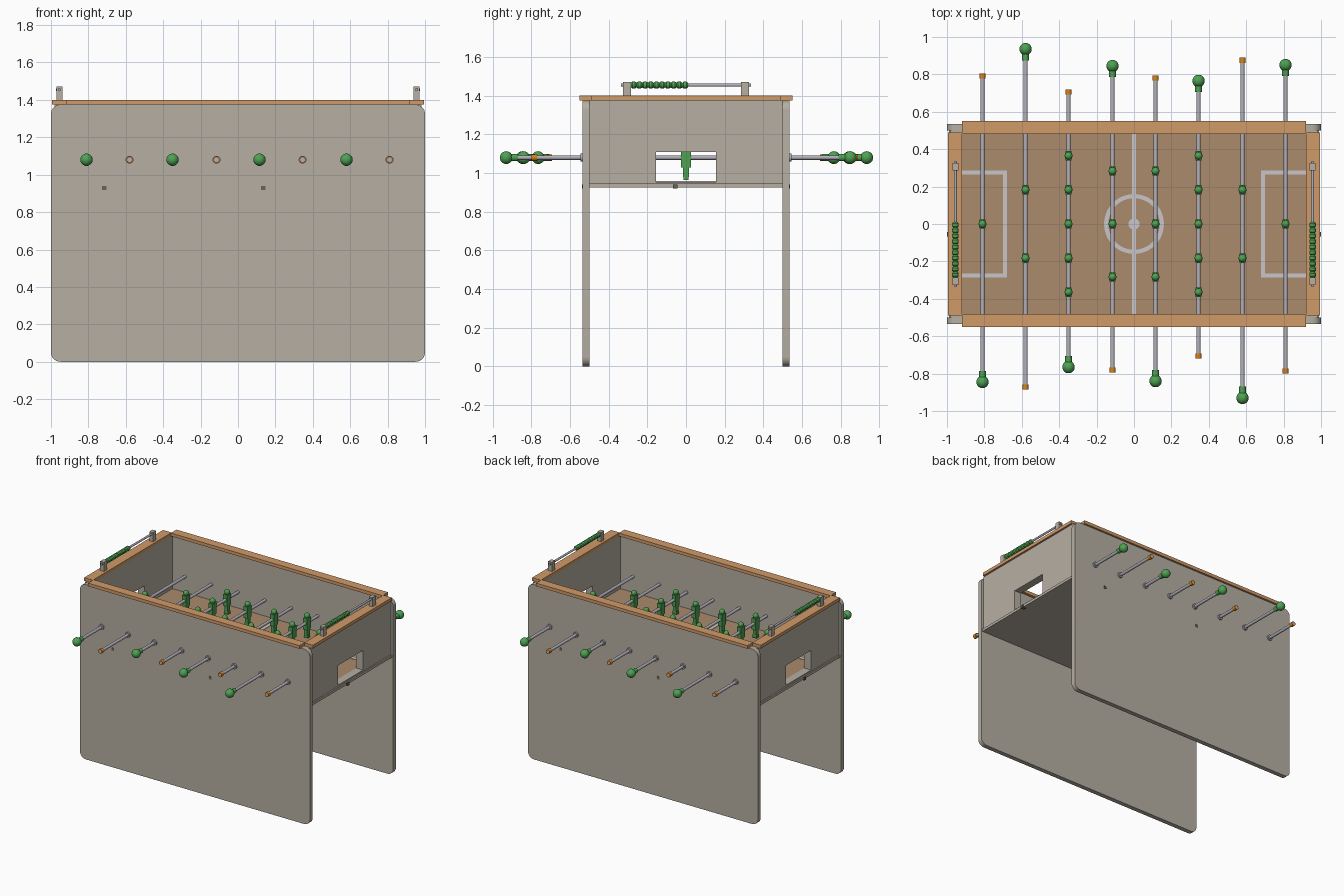
import bpy, bmesh, math
from mathutils import Matrix, Vector

if "Cube" in bpy.data.objects:
    bpy.data.objects.remove(bpy.data.objects["Cube"])


def mat(name, rgb):
    lin = [(c / 255 / 12.92) if c / 255 <= 0.04045 else ((c / 255 + 0.055) / 1.055) ** 2.4 for c in rgb]
    m = bpy.data.materials.new(name)
    m.diffuse_color = (*lin, 1)
    m.use_nodes = True
    m.node_tree.nodes["Principled BSDF"].inputs["Base Color"].default_value = m.diffuse_color
    return m


GREY = mat("warm_grey", (182, 175, 163))
WOOD = mat("rail_wood", (208, 155, 105))
FIELD = mat("field_brown", (170, 139, 108))
LINE = mat("line_white", (200, 198, 202))
STEEL = mat("steel", (178, 176, 186))
GREEN = mat("green", (78, 162, 82))
ORANGE = mat("orange", (218, 128, 20))
DARK = mat("dark_grey", (105, 98, 88))


def finish(name, bm, m, smooth=False):
    bmesh.ops.recalc_face_normals(bm, faces=bm.faces)
    me = bpy.data.meshes.new(name)
    bm.to_mesh(me)
    bm.free()
    me.materials.append(m)
    ob = bpy.data.objects.new(name, me)
    bpy.context.collection.objects.link(ob)
    if smooth:
        bpy.ops.object.select_all(action='DESELECT')
        ob.select_set(True)
        bpy.context.view_layer.objects.active = ob
        bpy.ops.object.shade_smooth_by_angle(angle=math.radians(40))
    return ob


def add_box(bm, x0, x1, y0, y1, z0, z1):
    mtx = Matrix.Translation(((x0 + x1) / 2, (y0 + y1) / 2, (z0 + z1) / 2)) @ \
        Matrix.Diagonal((x1 - x0, y1 - y0, z1 - z0, 1))
    bmesh.ops.create_cube(bm, size=1, matrix=mtx)


def boxes(name, m, *dims):
    bm = bmesh.new()
    for d in dims:
        add_box(bm, *d)
    return finish(name, bm, m)


def add_cyl(bm, x, z, y0, y1, r0, r1=None, seg=20):
    # cylinder or cone along y
    mtx = Matrix.Translation((x, (y0 + y1) / 2, z)) @ Matrix.Rotation(-math.pi / 2, 4, 'X')
    bmesh.ops.create_cone(bm, cap_ends=True, segments=seg, radius1=r0,
                          radius2=r0 if r1 is None else r1, depth=y1 - y0, matrix=mtx)


def add_ball(bm, p, r, u=20, v=12):
    bmesh.ops.create_uvsphere(bm, u_segments=u, v_segments=v, radius=r, matrix=Matrix.Translation(p))


# side panels with rounded corners, reaching the floor
R, TOP = 0.05, 1.375
for side, y0 in (("front", -0.535), ("back", 0.5)):
    bm = bmesh.new()
    vs = []
    for cx, cz, a0 in ((1 - R, TOP - R, 0), (R - 1, TOP - R, 90), (R - 1, R, 180), (1 - R, R, 270)):
        for i in range(9):
            a = math.radians(a0 + i * 90 / 8)
            vs.append(bm.verts.new((cx + R * math.cos(a), y0, cz + R * math.sin(a))))
    f = bm.faces.new(vs)
    ext = bmesh.ops.extrude_face_region(bm, geom=[f])
    bmesh.ops.translate(bm, vec=(0, 0.035, 0), verts=[g for g in ext["geom"] if isinstance(g, bmesh.types.BMVert)])
    finish(side + "_side_panel", bm, GREY, True)

# end walls with goal openings
for side, a, b in (("left", -0.98, -0.92), ("right", 0.92, 0.98)):
    boxes(side + "_end_wall", GREY,
          (a, b, -0.5, -0.155, 0.945, 1.375), (a, b, 0.155, 0.5, 0.945, 1.375),
          (a, b, -0.155, 0.155, 1.11, 1.375), (a, b, -0.155, 0.155, 0.945, 0.955))

# base plate and playing field
boxes("base_plate", GREY, (-0.99, 0.99, -0.5, 0.5, 0.925, 0.945))
FZ = 0.955
boxes("playing_field", FIELD, (-0.92, 0.92, -0.5, 0.5, 0.945, FZ))

# field markings
LZ = FZ + 0.003
marks = [(-0.011, 0.011, -0.5, 0.5, FZ, LZ)]
for s in (-1, 1):
    x0, x1 = sorted((s * 0.68, s * 0.70))
    marks.append((x0, x1, -0.285, 0.285, FZ, LZ))
    x0, x1 = sorted((s * 0.70, s * 0.92))
    for y in (-0.275, 0.275):
        marks.append((x0, x1, y - 0.01, y + 0.01, FZ, LZ))
boxes("field_lines", LINE, *marks)
bm = bmesh.new()
N = 48
ring = [[bm.verts.new((r * math.cos(i * math.tau / N), r * math.sin(i * math.tau / N), LZ + 0.001))
         for i in range(N)] for r in (0.138, 0.16)]
for i in range(N):
    j = (i + 1) % N
    bm.faces.new((ring[0][i], ring[1][i], ring[1][j], ring[0][j]))
bmesh.ops.create_cone(bm, cap_ends=True, segments=24, radius1=0.03, radius2=0.03, depth=0.003,
                      matrix=Matrix.Translation((0, 0, LZ)))
finish("centre_circle", bm, LINE)

# wooden top rails
boxes("long_rails", WOOD, (-0.92, 0.92, -0.55, -0.48, 1.375, 1.4), (-0.92, 0.92, 0.48, 0.55, 1.375, 1.4))
boxes("short_rails", WOOD, (-0.995, -0.92, -0.49, 0.49, 1.375, 1.4), (0.92, 0.995, -0.49, 0.49, 1.375, 1.4))

# small dark blocks on panels and ends
blocks = []
for s in (-1, 1):
    for x in (0.715 * s, -0.135 * s):
        y0, y1 = sorted((s * 0.53, s * 0.537))
        blocks.append((x - 0.011, x + 0.011, y0, y1, 0.919, 0.941))
    x0, x1 = sorted((s * 0.97, s * 1.0))
    blocks.append((x0, x1, -0.066, -0.044, 0.919, 0.941))
boxes("small_blocks", DARK, *blocks)


# player figure hanging on a rod
def add_player(bm, x, y, z):
    add_box(bm, x - 0.017, x + 0.017, y - 0.025, y + 0.025, z - 0.05, z + 0.04)
    add_box(bm, x - 0.013, x + 0.013, y - 0.016, y + 0.016, z - 0.1, z - 0.05)
    add_box(bm, x - 0.018, x + 0.018, y - 0.014, y + 0.014, z - 0.115, z - 0.093)
    add_ball(bm, (x, y, z + 0.054), 0.021, 14, 8)


# rods: x, ball end y, cap end y, player positions
ONE, TWO, THREE = (0,), (-0.183, 0.183), (-0.283, 0, 0.283)
FIVE = (-0.365, -0.183, 0, 0.183, 0.365)
RODS = ((-0.81, -0.845, 0.805, ONE), (-0.58, 0.935, -0.885, TWO), (-0.35, -0.765, 0.72, FIVE),
        (-0.115, 0.845, -0.795, THREE), (0.115, -0.84, 0.795, THREE), (0.345, 0.765, -0.72, FIVE),
        (0.58, -0.93, 0.89, TWO), (0.81, 0.85, -0.8, ONE))
RZ = 1.08
for n, (x, ball, cap, players) in enumerate(RODS, 1):
    s = 1 if ball > 0 else -1
    bm = bmesh.new()
    add_cyl(bm, x, RZ, min(ball, cap), max(ball, cap), 0.0115)
    for y in (-0.54, 0.54):
        add_cyl(bm, x, RZ, y - 0.007, y + 0.007, 0.021)
    finish(f"rod_{n}", bm, STEEL, True)
    bm = bmesh.new()
    add_ball(bm, (x, ball, RZ), 0.033)
    add_cyl(bm, x, RZ, *sorted((ball, ball - s * 0.06)), 0.018)
    finish(f"handle_{n}", bm, GREEN, True)
    bm = bmesh.new()
    add_cyl(bm, x, RZ, *sorted((cap, cap + s * 0.028)), 0.017)
    finish(f"end_cap_{n}", bm, ORANGE, True)
    bm = bmesh.new()
    for y in players:
        add_player(bm, x, y, RZ)
    finish(f"players_{n}", bm, GREEN, True)

# score counters on the short rails
SZ = 1.455
for side, x in (("left", -0.955), ("right", 0.955)):
    boxes(side + "_score_posts", GREY,
          *[(x - 0.016, x + 0.016, y - 0.02, y + 0.02, 1.4, 1.472) for y in (-0.305, 0.305)])
    bm = bmesh.new()
    add_cyl(bm, x, SZ, -0.335, 0.335, 0.008, seg=14)
    finish(side + "_score_rod", bm, STEEL, True)
    bm = bmesh.new()
    for i in range(10):
        y = -0.285 + i * 0.0295
        add_cyl(bm, x, SZ, y, y + 0.007, 0.012, 0.018, 16)
        add_cyl(bm, x, SZ, y + 0.007, y + 0.0215, 0.018, seg=16)
        add_cyl(bm, x, SZ, y + 0.0215, y + 0.0295, 0.018, 0.012, 16)
    finish(side + "_score_beads", bm, GREEN, True)
